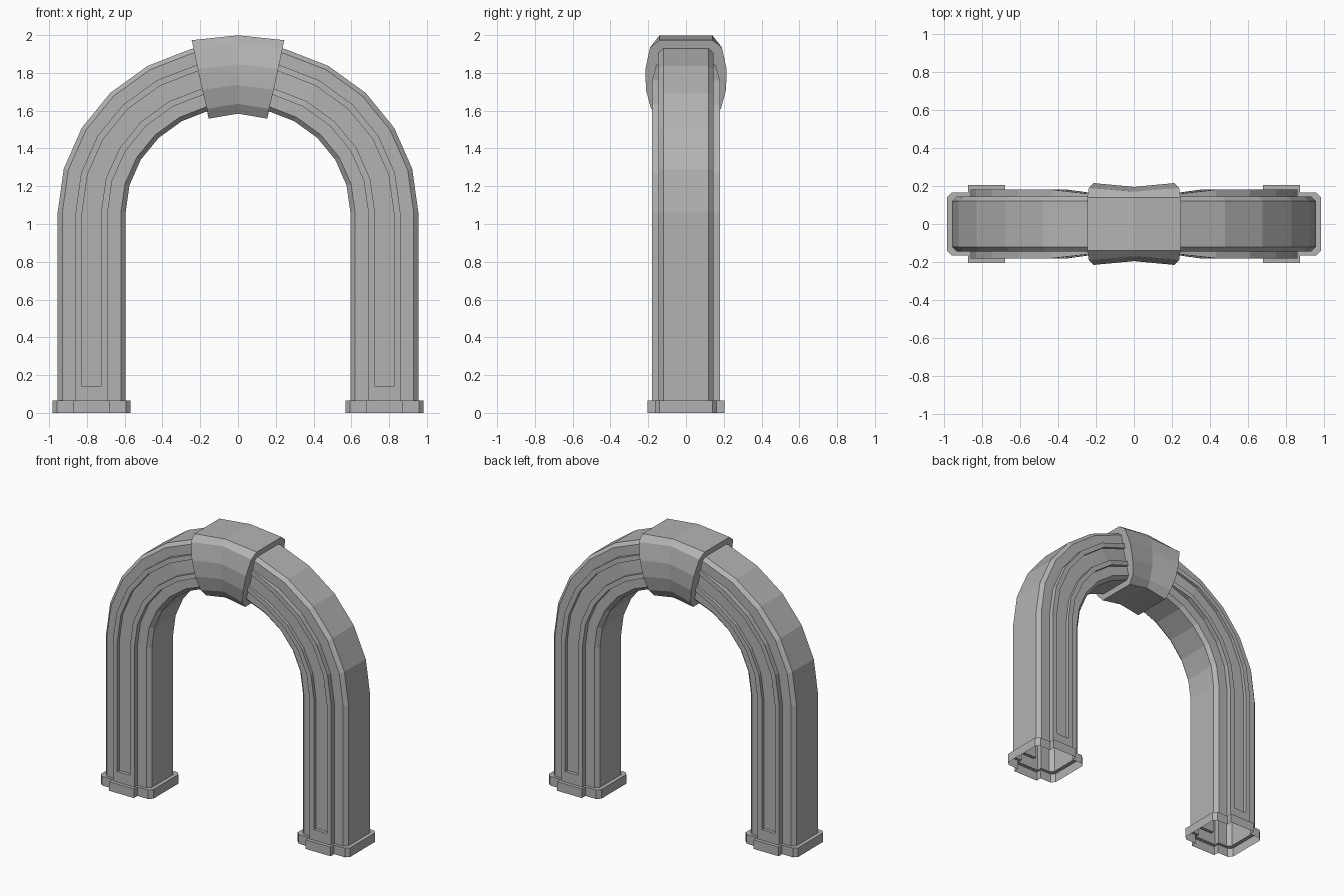
import bpy, bmesh, math

cube = bpy.data.objects.get("Cube")
if cube:
    bpy.data.objects.remove(cube, do_unlink=True)

stone = bpy.data.materials.new("grey_stone")
stone.use_nodes = True
GREY = (0.45, 0.45, 0.45, 1)
stone.diffuse_color = GREY
stone.node_tree.nodes["Principled BSDF"].inputs["Base Color"].default_value = GREY

MID = 0.775        # radius of the centre line of the arch
SPRING = 1.06      # height where the curve starts
SQUASH = 0.94      # vertical flattening of the curve


def loft(name, rings, cap=False):
    """Skin a list of closed rings, optionally closing both ends."""
    bm = bmesh.new()
    loops = [[bm.verts.new(p) for p in ring] for ring in rings]
    n = len(loops[0])
    for a, b in zip(loops, loops[1:]):
        for i in range(n):
            j = (i + 1) % n
            bm.faces.new((a[i], a[j], b[j], b[i]))
    if cap:
        bm.faces.new(loops[0])
        bm.faces.new(loops[-1])
    bmesh.ops.remove_doubles(bm, verts=bm.verts, dist=0.0005)
    bmesh.ops.recalc_face_normals(bm, faces=bm.faces)
    mesh = bpy.data.meshes.new(name)
    bm.to_mesh(mesh)
    bm.free()
    mesh.materials.append(stone)
    obj = bpy.data.objects.new(name, mesh)
    bpy.context.collection.objects.link(obj)
    return obj


def section(half, rim, panel_half, panel, groove, bevel=0.025):
    """Moulded cross-section as (offset from centre line, depth) pairs."""
    quarter = [(half, rim - bevel), (half - bevel, rim), (panel_half, rim),
               (panel_half, panel), (0.05, panel), (0.05, groove)]
    side = quarter + [(-u, v) for u, v in reversed(quarter)]
    return side + [(u, -v) for u, v in reversed(side)]


def level(sec, z, sign=1):
    return [(sign * (MID + u), v, z) for u, v in sec]


def swept(sec, degrees):
    a = math.radians(degrees)
    return [((MID + u) * math.cos(a), v,
             SPRING + SQUASH * (MID + u) * math.sin(a)) for u, v in sec]


plain = section(0.18, 0.145, 0.085, 0.18, 0.18)
grooved = section(0.18, 0.145, 0.085, 0.18, 0.157)
shallow = section(0.18, 0.145, 0.085, 0.157, 0.142)   # behind the keystone
plinth = section(0.207, 0.165, 0.098, 0.205, 0.205)

# Arch: two legs joined by a faceted curve, with a groove along each face
leg = [(plain, 0.065), (plain, 0.14), (grooved, 0.14)]
rings = [level(s, z) for s, z in leg]
for deg in range(0, 181, 15):
    rings.append(swept(shallow if 70 < deg < 110 else grooved, deg))
rings += [level(s, z, -1) for s, z in reversed(leg)]
loft("arch", rings)

# Bases: open underneath, with a ledge meeting the leg
for name, sign in (("left_base", 1), ("right_base", -1)):
    loft(name, [level(plinth, 0, sign), level(plinth, 0.065, sign),
                level(plain, 0.065, sign)])

# Keystone: tapered block with creased faces; rows are height, half width, depth
rows = [(1.973, 0.245, 0.14), (1.935, 0.237, 0.19), (1.82, 0.213, 0.215),
        (1.71, 0.189, 0.212), (1.61, 0.165, 0.185), (1.558, 0.155, 0.14)]
keystone = []
for side in (-1, 0, 1):
    crease = 0 if side else 0.02
    half = [(side * w, d - (crease if d > 0.15 else 0), z + crease * 1.3)
            for z, w, d in rows]
    keystone.append(half + [(x, -y, z) for x, y, z in reversed(half)])
loft("keystone", keystone, cap=True)
